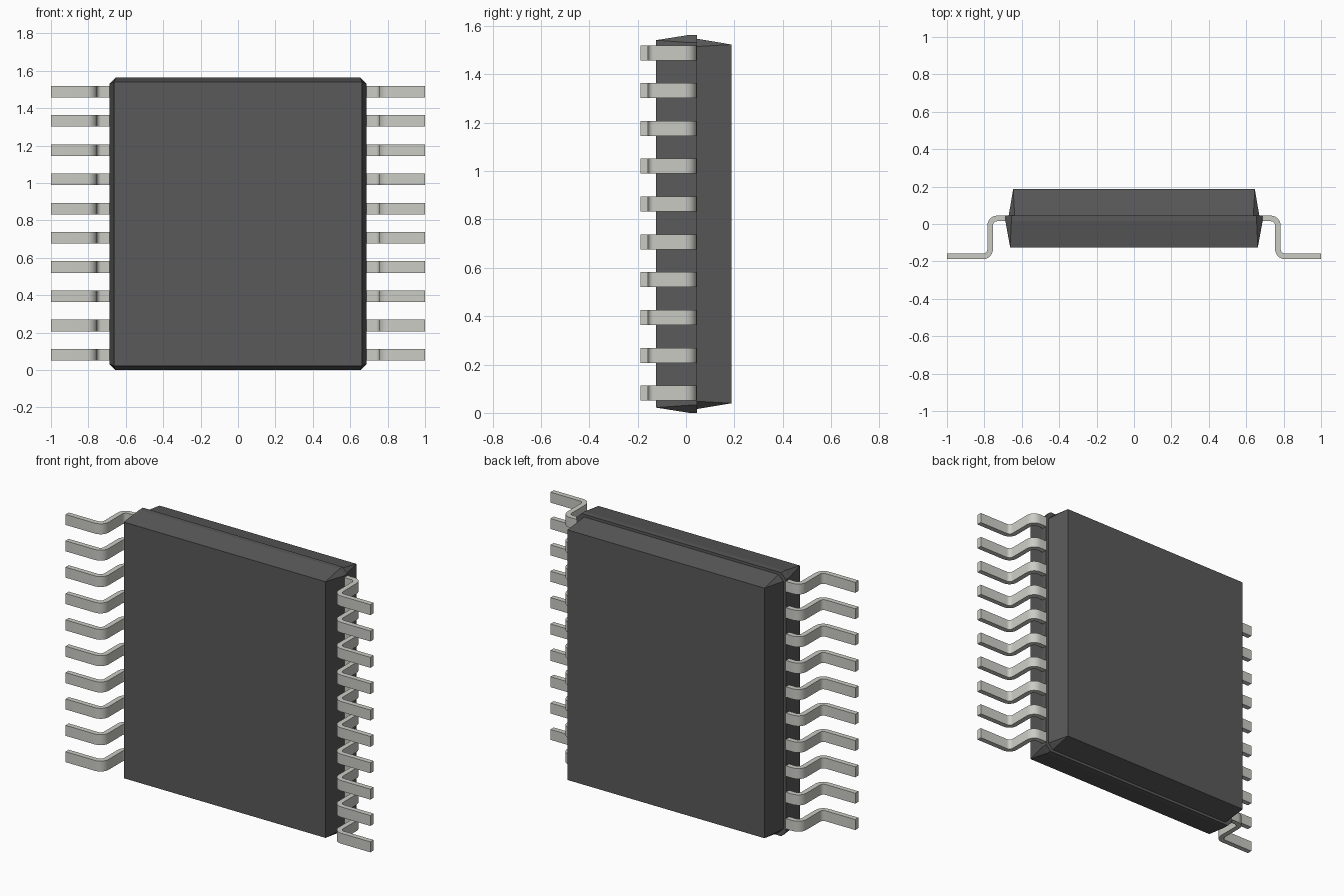
import bpy, bmesh, math
from mathutils import Vector

if "Cube" in bpy.data.objects:
    bpy.data.objects.remove(bpy.data.objects["Cube"])

H = 1.563          # body height
ZC = H / 2


def material(name, rgb):
    m = bpy.data.materials.new(name)
    m.diffuse_color = (*rgb, 1)
    m.use_nodes = True
    m.node_tree.nodes["Principled BSDF"].inputs["Base Color"].default_value = m.diffuse_color
    return m


dark = material("dark_plastic", (0.1, 0.1, 0.1))
metal = material("lead_metal", (0.6, 0.6, 0.56))


def make_object(name, bm, mat):
    bmesh.ops.recalc_face_normals(bm, faces=bm.faces)
    me = bpy.data.meshes.new(name)
    bm.to_mesh(me)
    bm.free()
    me.materials.append(mat)
    ob = bpy.data.objects.new(name, me)
    bpy.context.collection.objects.link(ob)
    return ob


def outline(y, w, h, c=0.0):
    """Corners of a rectangle (half sizes w, h) at depth y, cut by c."""
    pts = []
    for sx in (-1, 1):
        for sz in (-1, 1):
            pts.append((sx * (w - c), y, ZC + sz * h))
            if c:
                pts.append((sx * w, y, ZC + sz * (h - c)))
    return pts


def hull(name, pts):
    """Tapered body half: convex hull of its outlines, flat faces merged."""
    bm = bmesh.new()
    for p in pts:
        bm.verts.new(p)
    bmesh.ops.convex_hull(bm, input=bm.verts)
    bmesh.ops.dissolve_limit(bm, angle_limit=0.005, verts=bm.verts, edges=bm.edges)
    return make_object(name, bm, dark)


def disc(name, y0, y1, r, mat):
    """Cylinder along y at the pin marker position."""
    bm = bmesh.new()
    bmesh.ops.create_cone(bm, cap_ends=True, segments=32, radius1=r, radius2=r, depth=y1 - y0)
    for v in bm.verts:
        v.co = Vector((v.co.x + 0.372, v.co.z + (y0 + y1) / 2, v.co.y + 1.242))
    return make_object(name, bm, mat)


# Body halves
hull("front_body", outline(-0.125, 0.662, ZC - 0.022)
     + outline(0.015, 0.6875, ZC, 0.032) + outline(0.045, 0.6875, ZC, 0.032))
back = hull("back_body", outline(0.045, 0.67, ZC - 0.016, 0.032)
            + outline(0.188, 0.646, ZC - 0.04))

# Round recess with a light floor
cutter = disc("marker_cutter", 0.176, 0.22, 0.062, dark)
cutter.hide_render = True
cutter.hide_viewport = True
cut = back.modifiers.new("recess", 'BOOLEAN')
cut.object = cutter
cut.operation = 'DIFFERENCE'
cut.solver = 'EXACT'
disc("pin_marker", 0.174, 0.178, 0.0615, metal)

# Gull-wing lead: offset both sides of a centre path with two rounded bends
T, R, N = 0.03, 0.038, 6
X0, XV, Y0, Y1 = 0.6875, 0.769, 0.03, -0.173
path = [((X0, Y0), (0, 1))]
for i in range(N + 1):
    a = math.pi / 2 * (1 - i / N)
    n = (math.cos(a), math.sin(a))
    path.append(((XV - R + R * n[0], Y0 - R + R * n[1]), n))
for i in range(N + 1):
    a = math.pi / 2 * i / N
    n = (math.cos(a), math.sin(a))
    path.append(((XV + R - R * n[0], Y1 + R - R * n[1]), n))
path.append(((1.0, Y1), (0, 1)))


def side(s):
    return [(p[0] + s * T / 2 * n[0], p[1] + s * T / 2 * n[1]) for p, n in path]


profile = side(1) + side(-1)[::-1]

bm = bmesh.new()
Z0, PITCH, W = 0.082, 0.1563, 0.062
rings = [[bm.verts.new((x, y, Z0 + s * W / 2)) for x, y in profile] for s in (-1, 1)]
k = len(profile)
for i in range(k):
    j = (i + 1) % k
    bm.faces.new((rings[0][i], rings[0][j], rings[1][j], rings[1][i])).smooth = True
for r in rings:
    bm.faces.new(r)
leads = make_object("leads", bm, metal)
leads.data.set_sharp_from_angle(angle=math.radians(30))

# Ten per side
arr = leads.modifiers.new("row", 'ARRAY')
arr.count = 10
arr.use_relative_offset = False
arr.use_constant_offset = True
arr.constant_offset_displace = (0, 0, PITCH)
mir = leads.modifiers.new("both_sides", 'MIRROR')
mir.use_axis[0] = True
mir.use_mirror_merge = False
